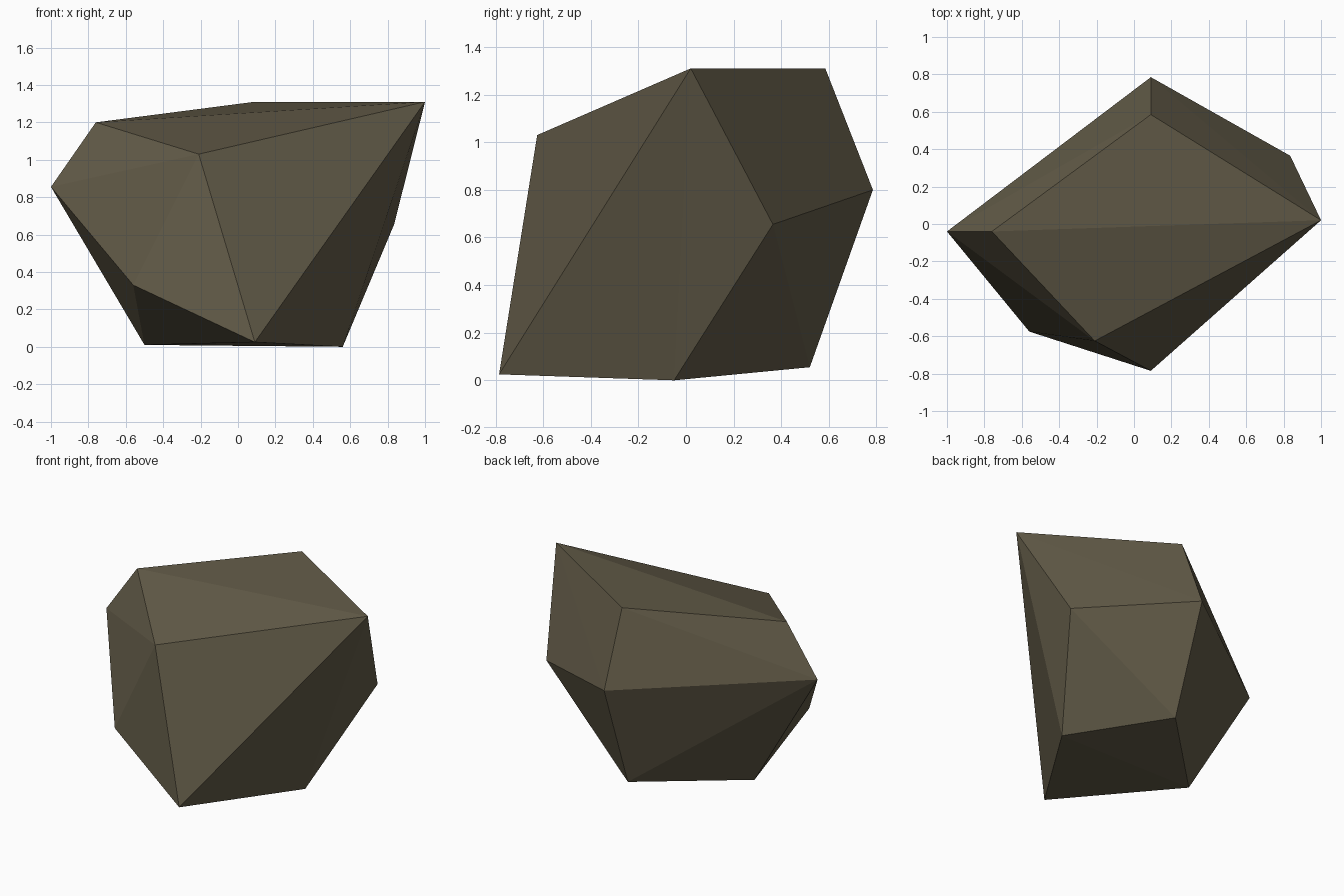
import bpy, bmesh

if "Cube" in bpy.data.objects:
    bpy.data.objects.remove(bpy.data.objects["Cube"])

# Corner points of the faceted boulder
corners = [
    (-0.76, -0.04, 1.20), (0.09, 0.585, 1.31), (1.0, 0.02, 1.31), (-0.21, -0.625, 1.03),   # upper rim
    (-1.0, -0.04, 0.855), (-0.56, -0.575, 0.33), (0.09, 0.785, 0.80), (0.835, 0.365, 0.655),  # waist
    (-0.50, -0.05, 0.01), (0.09, -0.785, 0.025), (0.56, -0.05, 0.0), (0.09, 0.52, 0.055),  # base
]

# Stone colour
stone = bpy.data.materials.new("grey_brown_stone")
stone.diffuse_color = (0.122, 0.104, 0.064, 1)
stone.use_nodes = True
stone.node_tree.nodes["Principled BSDF"].inputs["Base Color"].default_value = stone.diffuse_color

# Boulder: flat-faced convex shell around the corners
bm = bmesh.new()
for c in corners:
    bm.verts.new(c)
bmesh.ops.convex_hull(bm, input=bm.verts)
bmesh.ops.recalc_face_normals(bm, faces=bm.faces)
mesh = bpy.data.meshes.new("boulder")
bm.to_mesh(mesh)
bm.free()
mesh.materials.append(stone)
boulder = bpy.data.objects.new("boulder", mesh)
bpy.context.collection.objects.link(boulder)
